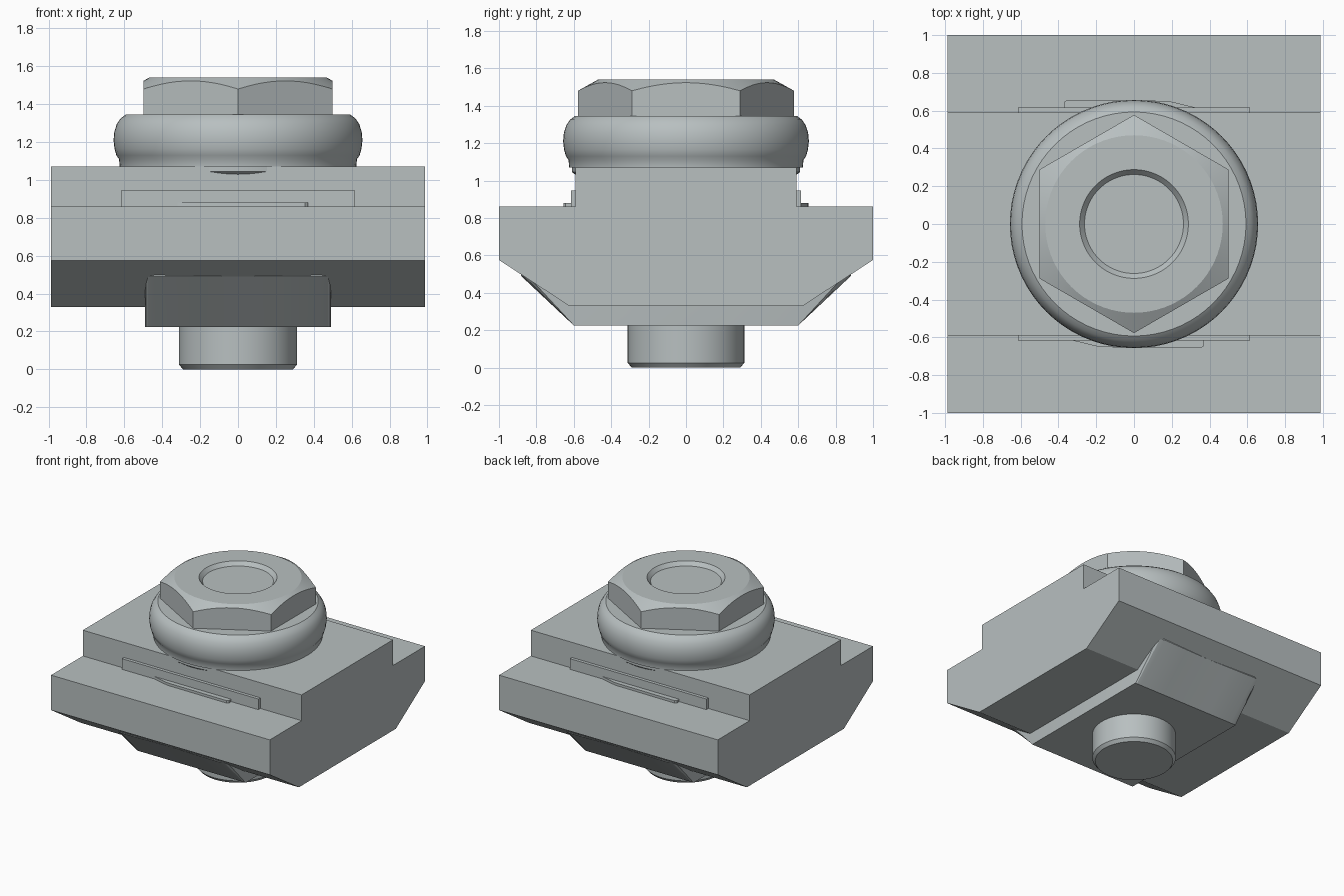
import bpy, bmesh, math

if "Cube" in bpy.data.objects:
    bpy.data.objects.remove(bpy.data.objects["Cube"])

steel = bpy.data.materials.new("grey_steel")
steel.diffuse_color = (0.48, 0.525, 0.53, 1)
steel.use_nodes = True
steel.node_tree.nodes["Principled BSDF"].inputs["Base Color"].default_value = steel.diffuse_color


def finish(bm, name, angle=25):
    """Clean up the mesh, link it, colour it and smooth it by angle."""
    bmesh.ops.remove_doubles(bm, verts=bm.verts, dist=1e-5)
    bmesh.ops.recalc_face_normals(bm, faces=bm.faces)
    me = bpy.data.meshes.new(name)
    bm.to_mesh(me)
    bm.free()
    me.materials.append(steel)
    ob = bpy.data.objects.new(name, me)
    bpy.context.collection.objects.link(ob)
    bpy.ops.object.select_all(action='DESELECT')
    ob.select_set(True)
    bpy.context.view_layer.objects.active = ob
    bpy.ops.object.shade_smooth_by_angle(angle=math.radians(angle))
    return ob


def loft(name, loops, angle=25):
    """Join equal-length point loops with quads and cap both ends."""
    bm = bmesh.new()
    rings = [[bm.verts.new(p) for p in loop] for loop in loops]
    for a, b in zip(rings, rings[1:]):
        for i in range(len(a)):
            j = (i + 1) % len(a)
            bm.faces.new((a[i], a[j], b[j], b[i]))
    bm.faces.new(rings[0])
    bm.faces.new(rings[-1])
    return finish(bm, name, angle)


def circle(r, z, n=72):
    return [(r * math.cos(2 * math.pi * i / n), r * math.sin(2 * math.pi * i / n), z)
            for i in range(n)]


def lathe(name, profile, angle=25):
    return loft(name, [circle(r, z) for r, z in profile], angle)


# Sliding body: stepped profile along x
half = [(0.625, 0.33), (1, 0.575), (1, 0.86), (0.59, 0.86), (0.59, 1.07)]
outline = half + [(-y, z) for y, z in reversed(half)]
loft("slot_body", [[(x, y, z) for y, z in outline] for x in (-0.987, 0.987)])

# Lower boss: flared ends with corners that round off towards the top
corner = [(0.49, 0.60, 0.82), (0.487, 0.60, 0.845), (0.475, 0.60, 0.868),
          (0.44, 0.60, 0.882), (0.22, 0.60, 0.876), (0, 0.60, 0.87)]
end = corner + [(-x, a, b) for x, a, b in reversed(corner[:-1])]
full = [(x, a, b) for x, a, b in end] + [(-x, -a, -b) for x, a, b in end]
loft("lower_boss", [[(x, a, 0.225) for x, a, b in full],
                    [(x, b, 0.49) for x, a, b in full],
                    [(x, b, 0.52) for x, a, b in full]])

# Stud end under the boss
lathe("stud_end", [(0.29, 0), (0.312, 0.025), (0.312, 0.24)])

# Rounded washer with a lower rim and a thin seat below it
lathe("round_washer", [(0.625, 1.07), (0.628, 1.11), (0.642, 1.13), (0.652, 1.165),
                       (0.657, 1.21), (0.653, 1.255), (0.64, 1.295), (0.62, 1.325),
                       (0.593, 1.345)], 35)
lathe("washer_seat", [(0.59, 1.03), (0.61, 1.045), (0.61, 1.075)])

# Hexagon head: cone-cut upper corners and a shallow countersunk centre
hexagon = []
n = 12
for i in range(6 * n):
    t = 2 * math.pi * i / (6 * n)
    r = 0.5 / math.cos((t + math.pi / 6) % (math.pi / 3) - math.pi / 6)
    hexagon.append((r * math.cos(t), r * math.sin(t), 1.54 - (r - 0.47) * 0.56))
loft("hexagon_head", [[(x, y, 1.34) for x, y, z in hexagon], hexagon,
                      circle(0.47, 1.54), circle(0.288, 1.54),
                      circle(0.262, 1.51)], 20)

# Side plates and spring strips, repeated by a half turn
strip = [(-0.32, -0.58), (-0.32, -0.618), (-0.18, -0.652), (0.355, -0.656),
         (0.37, -0.645), (0.37, -0.58)]
plate = [(-0.615, -0.58), (-0.615, -0.616), (0.615, -0.616), (0.615, -0.58)]
for side, s in (("front", 1), ("back", -1)):
    for label, shape, top in (("side_plate", plate, 0.947), ("spring_strip", strip, 0.88)):
        loft(side + "_" + label,
             [[(s * x, s * y, z) for x, y in shape] for z in (0.855, top)])
